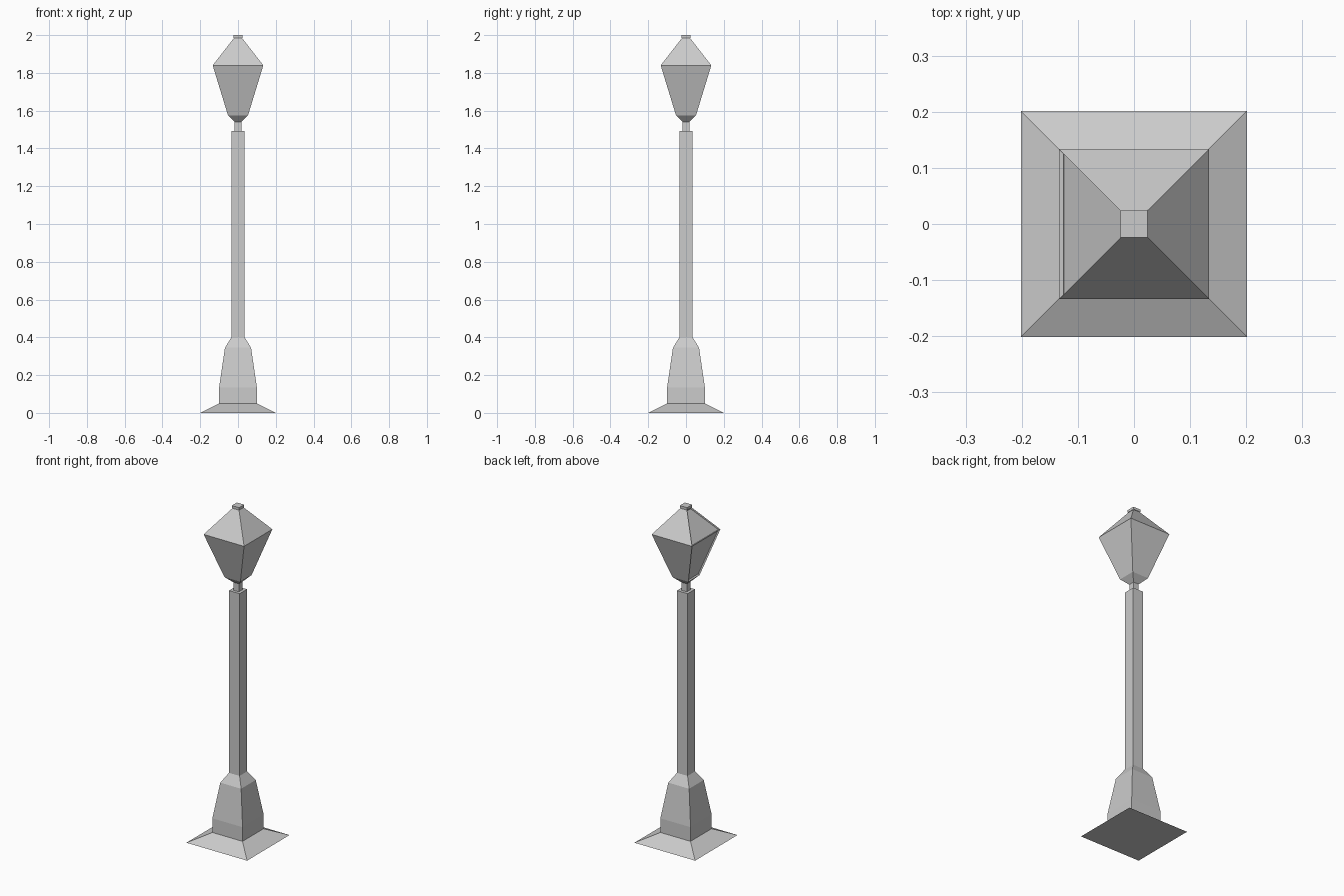
import bpy
import bmesh

if "Cube" in bpy.data.objects:
    bpy.data.objects.remove(bpy.data.objects["Cube"])


def square_loft(name, profile, cap_bottom=False, cap_top=False, recess=()):
    """Stack square rings given as (half width, height) and skin them."""
    bm = bmesh.new()
    rings = [[bm.verts.new((sx * h, sy * h, z))
              for sx, sy in ((-1, -1), (1, -1), (1, 1), (-1, 1))]
             for h, z in profile]
    left_faces = []
    for k, (a, b) in enumerate(zip(rings, rings[1:])):
        for i in range(4):
            j = (i + 1) % 4
            face = bm.faces.new((a[i], a[j], b[j], b[i]))
            if i == 3 and k in recess:
                left_faces.append(face)
    if cap_bottom:
        bm.faces.new(rings[0][::-1])
    if cap_top:
        bm.faces.new(rings[-1])
    bm.normal_update()
    # shallow recessed panels on the left side
    if left_faces:
        bmesh.ops.inset_individual(bm, faces=left_faces, thickness=0.006, depth=-0.008)
    mesh = bpy.data.meshes.new(name)
    bm.to_mesh(mesh)
    bm.free()
    obj = bpy.data.objects.new(name, mesh)
    bpy.context.collection.objects.link(obj)
    return obj


# Sloped foot, tapered pedestal and square post in one continuous profile
square_loft("post", [(0.201, 0), (0.10, 0.05), (0.10, 0.135), (0.069, 0.345),
                     (0.035, 0.40), (0.035, 1.492), (0.018, 1.492)],
            cap_bottom=True)

# Thin neck under the lantern
square_loft("neck", [(0.018, 1.492), (0.018, 1.54)])

# Lantern: flared cup, glass sides and pyramid roof
square_loft("lantern", [(0.018, 1.54), (0.053, 1.575), (0.134, 1.84), (0.021, 1.985)],
            recess=(1, 2))

# Small finial block on top
square_loft("finial", [(0.024, 1.985), (0.024, 2.0)], cap_bottom=True, cap_top=True)
